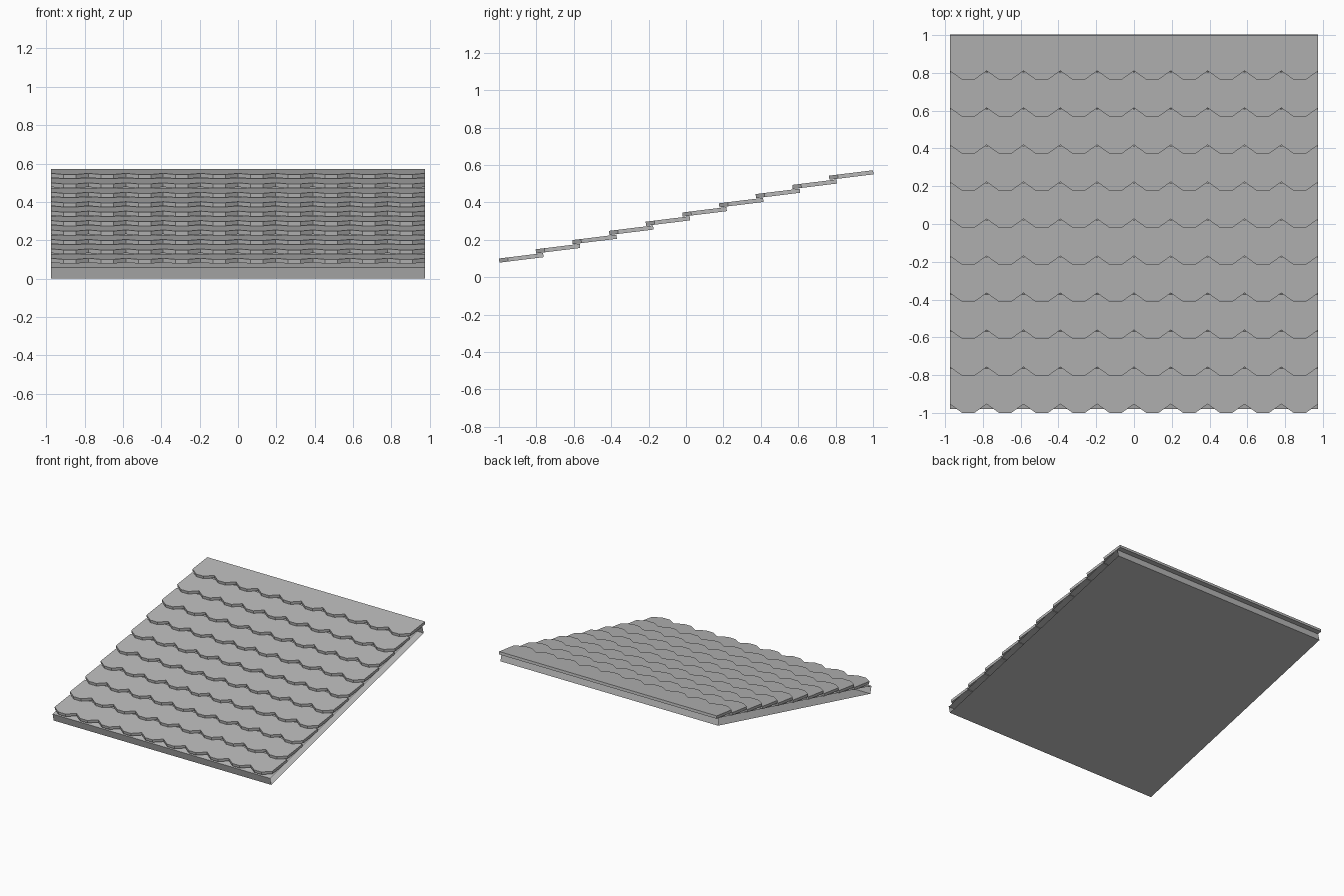
import bpy, bmesh
from math import radians, tan, cos, sin
from mathutils import Matrix, Vector

cube = bpy.data.objects.get("Cube")
if cube:
    bpy.data.objects.remove(cube)

HALF = 0.975          # half width of the roof panel
ROWS, COLS = 10, 10
ROOF = radians(14)    # roof pitch
TILT = radians(7)     # pitch of a single shingle row
STEP_Y, STEP_Z = 0.196, 0.0492
THICK = 0.022
SLAB = 0.06

grey = bpy.data.materials.new("slate_grey")
grey.use_nodes = True
colour = (0.48, 0.48, 0.48, 1)
grey.diffuse_color = colour
grey.node_tree.nodes["Principled BSDF"].inputs["Base Color"].default_value = colour


def make_object(name, bm):
    mesh = bpy.data.meshes.new(name)
    bm.to_mesh(mesh)
    bm.free()
    mesh.materials.append(grey)
    obj = bpy.data.objects.new(name, mesh)
    bpy.context.collection.objects.link(obj)
    return obj


# Shingle row: scalloped outline, extruded downward and tilted
def shingle_row(name, y, z):
    width = 2 * HALF / COLS
    depth = 0.047
    outline = []
    for c in range(COLS):
        x = -HALF + c * width
        outline += [(x, depth), (x + width / 3, 0), (x + width * 2 / 3, 0)]
    back = 0.236 / cos(TILT)
    outline += [(HALF, depth), (HALF, back), (-HALF, back)]
    bm = bmesh.new()
    top = bm.faces.new([bm.verts.new((x, v, 0)) for x, v in outline])
    ext = bmesh.ops.extrude_face_region(bm, geom=[top], use_keep_orig=True)
    moved = [g for g in ext["geom"] if isinstance(g, bmesh.types.BMVert)]
    bmesh.ops.translate(bm, verts=moved, vec=(0, 0, -THICK))
    bmesh.ops.recalc_face_normals(bm, faces=bm.faces)
    bm.transform(Matrix.Translation((0, y, z)) @ Matrix.Rotation(TILT, 4, "X"))
    make_object(name, bm)


for r in range(ROWS):
    shingle_row(f"shingle_row_{r + 1}", -1 + r * STEP_Y, 0.10 + r * STEP_Z)

# Roof deck: sloped hollow board, open at both gable ends
run = 1.948
low = Vector((0, -0.966, 0))
high = low + Vector((0, run, run * tan(ROOF)))
up = Vector((0, -sin(ROOF), cos(ROOF))) * SLAB
profile = [low, high, high + up, low + up]
bm = bmesh.new()
left, right = ([bm.verts.new(p + Vector((x, 0, 0))) for p in profile]
               for x in (-HALF, HALF))
for i in range(4):
    j = (i + 1) % 4
    bm.faces.new((left[i], left[j], right[j], right[i]))
bmesh.ops.recalc_face_normals(bm, faces=bm.faces)
make_object("roof_deck", bm)
